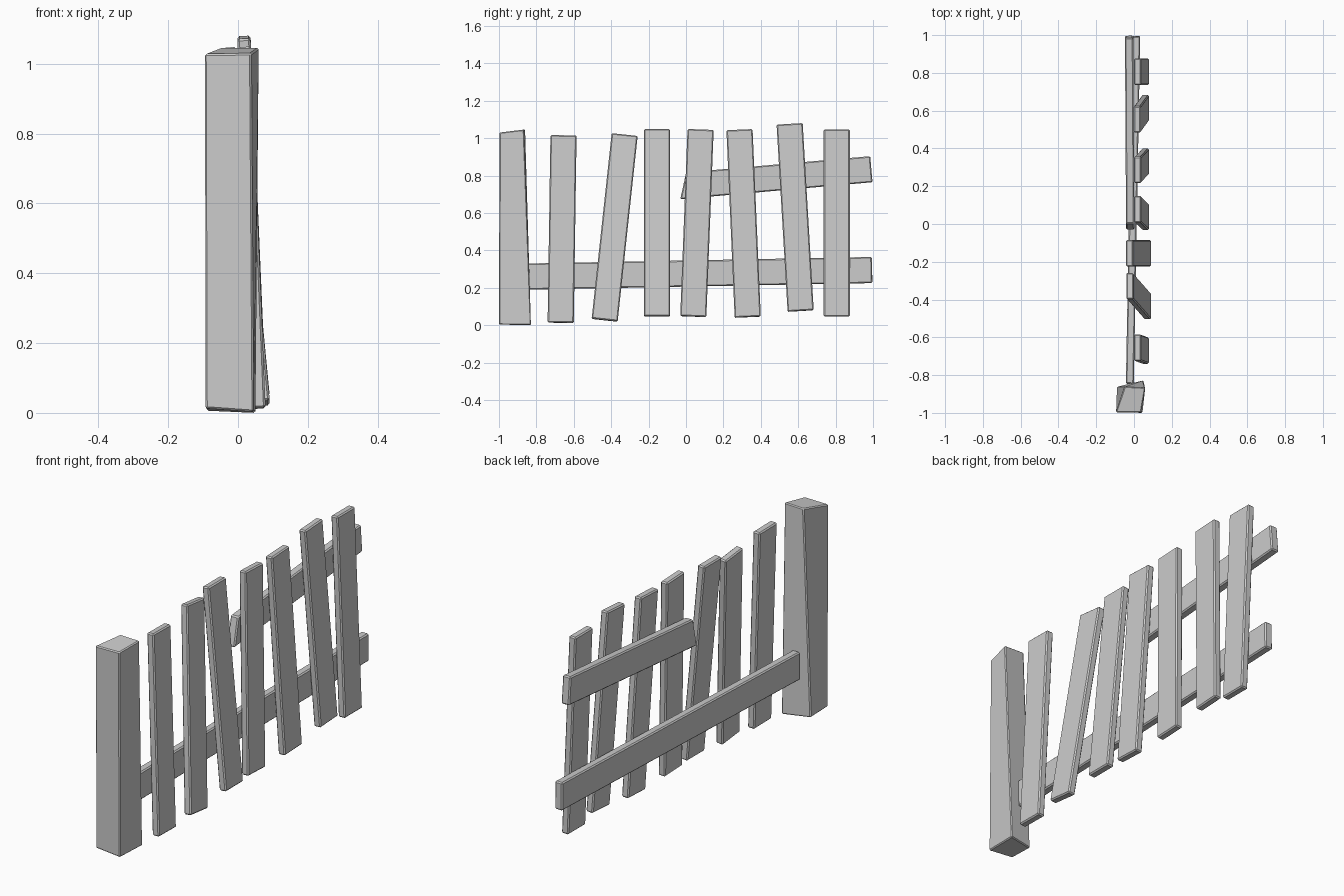
import bpy, bmesh
from mathutils import Vector

if "Cube" in bpy.data.objects:
    bpy.data.objects.remove(bpy.data.objects["Cube"])

FACES = [(0, 3, 2, 1), (4, 5, 6, 7), (0, 1, 5, 4), (1, 2, 6, 5), (2, 3, 7, 6), (3, 0, 4, 7)]


def hexahedron(name, corners, bevel):
    """Six-sided block from start and end quads, with a small chamfer."""
    bm = bmesh.new()
    vs = [bm.verts.new(c) for c in corners]
    for f in FACES:
        bm.faces.new([vs[i] for i in f])
    bmesh.ops.recalc_face_normals(bm, faces=bm.faces)
    me = bpy.data.meshes.new(name)
    bm.to_mesh(me)
    bm.free()
    ob = bpy.data.objects.new(name, me)
    bpy.context.collection.objects.link(ob)
    mod = ob.modifiers.new("chamfer", 'BEVEL')
    mod.width = bevel
    mod.segments = 1
    return ob


def board(name, start, end, width, thick, skew=0.0):
    """Plank between two end centres; skew slants the cut at the start."""
    a, b = Vector(start), Vector(end)
    d = (b - a).normalized()
    w = Vector((1, 0, 0)).cross(d).normalized()
    t = d.cross(w)
    ring = [(-1, -1), (1, -1), (1, 1), (-1, 1)]
    pts = [a + t * (i * thick / 2) + w * (j * width / 2) + d * (j * skew) for i, j in ring]
    pts += [b + t * (i * thick / 2) + w * (j * width / 2) for i, j in ring]
    return hexahedron(name, pts, 0.006)


# Warped post
hexahedron("post", [
    (-0.093, -0.995, 0.013), (0.045, -1.0, 0.003), (0.05, -0.828, 0.0), (-0.09, -0.862, 0.006),
    (-0.096, -0.997, 1.028), (0.038, -0.997, 1.030), (0.060, -0.866, 1.046), (-0.05, -0.860, 1.046)], 0.005)

# Slats: bottom (x, y, z) and top (x, y, z) centres
slats = [
    ((0.060, -0.670, 0.013), (0.019, -0.655, 1.015)),
    ((0.072, -0.435, 0.027), (-0.022, -0.328, 1.018)),
    ((0.072, -0.155, 0.047), (-0.024, -0.155, 1.047)),
    ((0.060, 0.039, 0.046), (0.019, 0.078, 1.046)),
    ((0.060, 0.330, 0.043), (0.019, 0.286, 1.045)),
    ((0.060, 0.613, 0.076), (0.017, 0.554, 1.076)),
    ((0.060, 0.806, 0.046), (0.019, 0.806, 1.047)),
]
for n, (lo, hi) in enumerate(slats, 1):
    board(f"slat_{n}", lo, hi, 0.14, 0.038)

# Rails behind the slats; the upper one is broken off short
board("lower_rail", (-0.022, -0.845, 0.26), (0.012, 0.995, 0.295), 0.14, 0.042)
board("upper_rail", (-0.020, -0.015, 0.745), (-0.026, 0.991, 0.834), 0.14, 0.044, 0.022)
